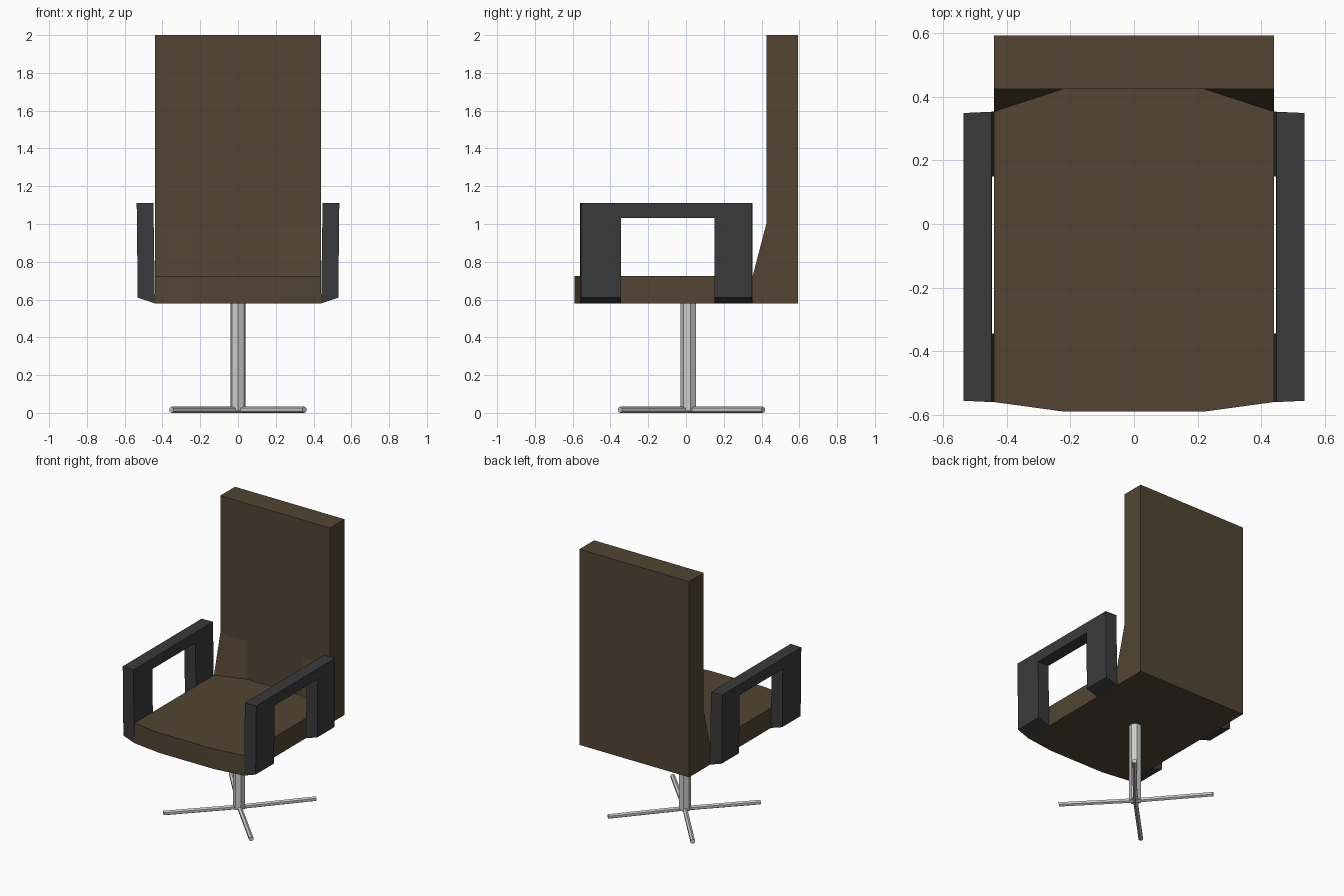
import bpy, bmesh
from mathutils import Vector

if "Cube" in bpy.data.objects:
    bpy.data.objects.remove(bpy.data.objects["Cube"])


def material(name, color):
    m = bpy.data.materials.new(name)
    m.diffuse_color = (*color, 1)
    m.use_nodes = True
    m.node_tree.nodes["Principled BSDF"].inputs["Base Color"].default_value = m.diffuse_color
    return m


def loft(name, rings, mat=None):
    """Join equal-length point rings into a closed solid."""
    bm = bmesh.new()
    loops = [[bm.verts.new(p) for p in ring] for ring in rings]
    n = len(loops[0])
    for a, b in zip(loops, loops[1:]):
        for i in range(n):
            j = (i + 1) % n
            bm.faces.new((a[i], a[j], b[j], b[i]))
    bm.faces.new(loops[0])
    bm.faces.new(loops[-1])
    bmesh.ops.recalc_face_normals(bm, faces=bm.faces)
    mesh = bpy.data.meshes.new(name)
    bm.to_mesh(mesh)
    bm.free()
    ob = bpy.data.objects.new(name, mesh)
    bpy.context.collection.objects.link(ob)
    if mat:
        mesh.materials.append(mat)
    return ob


def rod(name, start, end, radius, sides):
    a, b = Vector(start), Vector(end)
    bpy.ops.mesh.primitive_cylinder_add(
        vertices=sides, radius=radius, depth=(b - a).length, location=(a + b) / 2)
    ob = bpy.context.object
    ob.name = name
    ob.rotation_euler = (b - a).to_track_quat('Z', 'Y').to_euler()
    return ob


brown = material("brown_upholstery", (0.085, 0.06, 0.033))
dark = material("dark_arm", (0.042, 0.042, 0.043))

# Seat and backrest: L-shaped side profile lofted across four stations
stations = [(-0.44, -0.56, 0.353), (-0.22, -0.59, 0.425),
            (0.22, -0.59, 0.425), (0.44, -0.56, 0.353)]
loft("seat_and_backrest", [
    [(x, front, 0.58), (x, front, 0.725), (x, crease, 0.725), (x, 0.425, 1.0),
     (x, 0.425, 2.0), (x, 0.593, 2.0), (x, 0.593, 0.58)]
    for x, front, crease in stations], brown)

# Armrests: arch profile, slightly tapered, with bevelled feet
arch = [(-0.56, 0.58), (-0.56, 1.11), (0.353, 1.11), (0.353, 0.58),
        (0.15, 0.58), (0.15, 1.033), (-0.345, 1.033), (-0.345, 0.58)]
for side, s in (("left", -1), ("right", 1)):
    inner = [(s * (0.44 + 0.015 * (z - 0.58)), y, z) for y, z in arch]
    outer = []
    for y, z in arch:
        shift = 0.004 if y == -0.56 else (-0.004 if y == 0.353 else 0)
        outer.append((s * (0.531 + 0.01 * (z - 0.58)), y + shift, max(z, 0.61)))
    loft(side + "_armrest", [inner, outer], dark)

# Pedestal column and four-star base
rod("pedestal_column", (0, 0.014, 0.01), (0, 0.014, 0.59), 0.042, 7)
for side, s in (("left", -1), ("right", 1)):
    rod(side + "_front_base_leg", (0, 0.014, 0.0165), (s * 0.352, -0.35, 0.0165), 0.0165, 6)
    rod(side + "_back_base_leg", (0, 0.014, 0.0165), (s * 0.34, 0.408, 0.0165), 0.0165, 6)
